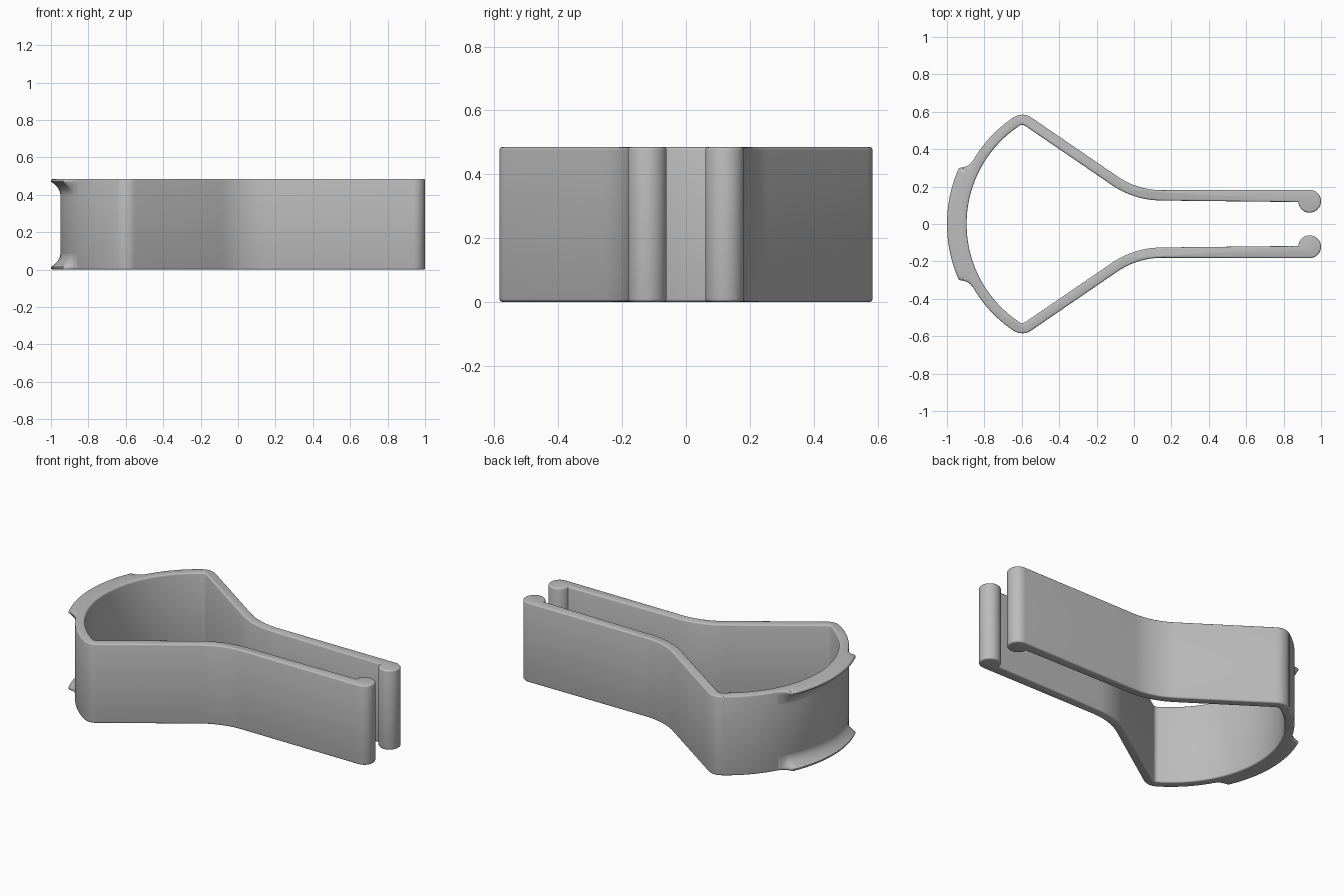
import bpy, bmesh
from math import sin, cos, radians, asin

cube = bpy.data.objects.get("Cube")
if cube:
    bpy.data.objects.remove(cube, do_unlink=True)

H = 0.485          # height of the strip
T = 0.0275         # half thickness of the strip
BACK_X, BACK_R = -0.2655, 0.657   # centre and radius of the curved back

grey = bpy.data.materials.new("plain grey")
grey.use_nodes = True
grey.diffuse_color = (0.5, 0.5, 0.5, 1)
grey.node_tree.nodes["Principled BSDF"].inputs["Base Color"].default_value = (0.5, 0.5, 0.5, 1)


def arc(cx, cy, r, a0, a1, n):
    steps = [radians(a0 + (a1 - a0) * i / n) for i in range(n + 1)]
    return [(cx + r * cos(a), cy + r * sin(a)) for a in steps]


def finish(bm, name):
    bmesh.ops.recalc_face_normals(bm, faces=bm.faces)
    mesh = bpy.data.meshes.new(name)
    bm.to_mesh(mesh)
    bm.free()
    mesh.materials.append(grey)
    obj = bpy.data.objects.new(name, mesh)
    bpy.context.collection.objects.link(obj)
    bpy.ops.object.select_all(action='DESELECT')
    bpy.context.view_layer.objects.active = obj
    obj.select_set(True)
    bpy.ops.object.shade_smooth_by_angle(angle=radians(40))
    return obj


def side(offset):
    """One face of the strip, from the middle of the back to the start of the arm."""
    return (arc(BACK_X, 0, BACK_R + offset, 180, 123.4, 28)
            + arc(-0.597, 0.502, 0.055 + offset, 123.4, 55.4, 8)
            + arc(0.15, 0.603, 0.45 - offset, 235.4, 270, 12))


# Clip strip: half outline with a round bead at the tip, mirrored into one loop
bead = arc(0.939, 0.1215, 0.061, 90, -176, 24)
half = side(T) + bead + side(-T)[::-1]
outline = half + [(x, -y) for x, y in half[-2:0:-1]]

bm = bmesh.new()
base = bm.faces.new([bm.verts.new((x, y, 0)) for x, y in outline])
grown = bmesh.ops.extrude_face_region(bm, geom=[base], use_keep_orig=True)
top_verts = [g for g in grown["geom"] if isinstance(g, bmesh.types.BMVert)]
bmesh.ops.translate(bm, verts=top_verts, vec=(0, 0, H))
bmesh.ops.recalc_face_normals(bm, faces=bm.faces)
rims = [e for e in bm.edges if abs(e.verts[0].co.z - e.verts[1].co.z) < 0.001]
bmesh.ops.bevel(bm, geom=rims, offset=0.009, segments=3, profile=0.5,
                affect='EDGES', clamp_overlap=False)
finish(bm, "clip_strip")


# Flared lips along the top and bottom of the back
def lip(name, flip):
    wall = BACK_R + T
    end = asin(0.3 / (wall + 0.05))
    stations = [(end * i / 12, 1) for i in range(13)]
    stations += [(end + d, w) for d, w in
                 ((0.008, 0.8), (0.02, 0.55), (0.04, 0.28), (0.065, 0.1), (0.1, 0))]
    stations = [(-a, w) for a, w in stations[:0:-1]] + stations
    bm = bmesh.new()
    rings = []
    for a, w in stations:
        reach = 0.05 * w
        # Radius and height of the cross-section, concave underneath
        section = [(wall - 0.02, H), (wall - 0.009 + reach, H),
                   (wall - 0.003 + reach, H - 0.003), (wall + reach, H - 0.009)]
        section += [(wall + reach * (1 - i / 8) ** 2, H - 0.014 - 0.07 * i / 8)
                    for i in range(9)]
        section.append((wall - 0.02, H - 0.084))
        rings.append([bm.verts.new((BACK_X - r * cos(a), r * sin(a), H - z if flip else z))
                      for r, z in section])
    for p, q in zip(rings, rings[1:]):
        for i in range(len(p)):
            j = (i + 1) % len(p)
            bm.faces.new((p[i], p[j], q[j], q[i]))
    bm.faces.new(rings[0])
    bm.faces.new(rings[-1])
    finish(bm, name)


lip("top_lip", False)
lip("bottom_lip", True)
